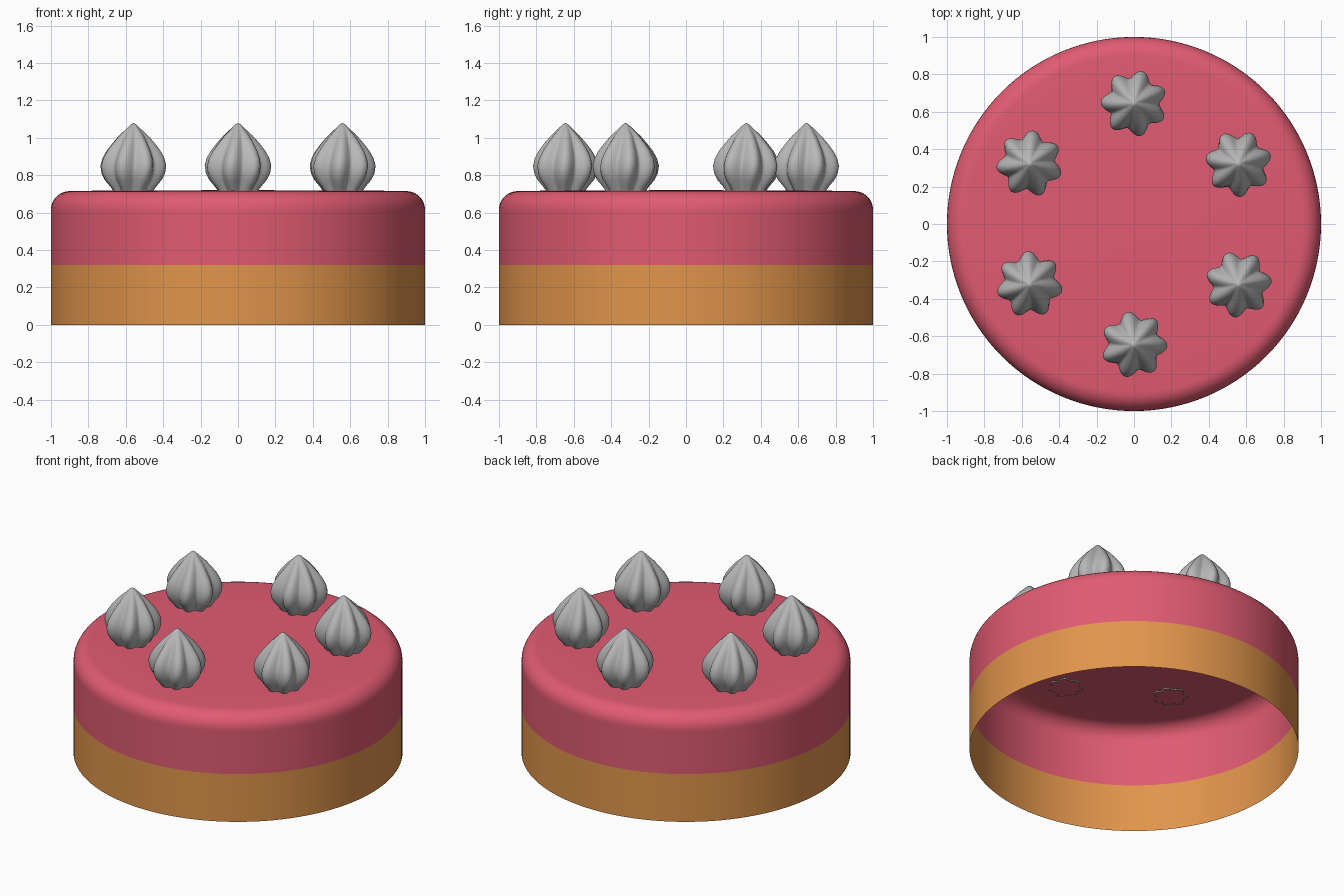
import bpy, bmesh, math
from math import sin, cos, pi, radians

if "Cube" in bpy.data.objects:
    bpy.data.objects.remove(bpy.data.objects["Cube"])


def material(name, rgb):
    m = bpy.data.materials.new(name)
    m.diffuse_color = (*rgb, 1.0)
    m.use_nodes = True
    m.node_tree.nodes["Principled BSDF"].inputs["Base Color"].default_value = m.diffuse_color
    return m


PINK = material("pink icing", (0.75, 0.105, 0.165))
SPONGE = material("golden sponge", (0.75, 0.30, 0.07))
CREAM = material("cream", (0.48, 0.48, 0.48))


def lathe(name, profile, seg, radius_fn, mats, tip=False):
    """Revolve (r, z) points; radius_fn(r, z, angle) gives the final radius and angle."""
    bm = bmesh.new()
    rings = []
    for r, z in profile:
        ring = []
        for i in range(seg):
            rr, a = radius_fn(r, z, 2 * pi * i / seg)
            ring.append(bm.verts.new((rr * cos(a), rr * sin(a), z)))
        rings.append(ring)
    for lo, hi in zip(rings, rings[1:]):
        for i in range(seg):
            j = (i + 1) % seg
            bm.faces.new((lo[i], lo[j], hi[j], hi[i]))
    if tip:
        t = bm.verts.new((0, 0, tip))
        for i in range(seg):
            bm.faces.new((rings[-1][i], rings[-1][(i + 1) % seg], t))
    for f in bm.faces:
        f.smooth = True
    me = bpy.data.meshes.new(name)
    bm.to_mesh(me)
    bm.free()
    for m in mats:
        me.materials.append(m)
    ob = bpy.data.objects.new(name, me)
    bpy.context.collection.objects.link(ob)
    return ob


# Cake body: open-bottomed shell with a rounded top edge
edge = [(0.9 + 0.1 * cos(t * pi / 16), 0.615 + 0.1 * sin(t * pi / 16)) for t in range(9)]
body = lathe("cake_body", [(1, 0), (1, 0.32), (1, 0.6)] + edge + [(0.7, 0.718), (0.35, 0.719)],
             128, lambda r, z, a: (r, a), [PINK, SPONGE], tip=0.72)
for p in body.data.polygons:
    p.material_index = 1 if p.center.z < 0.32 else 0


# Piped cream dollops: seven-ridged swirls around the top
def star(r, z, a):
    ridge = abs(cos(3.5 * a)) ** 1.6
    depth = 0.24 * min(1, r / 0.12)
    return r * (1 - depth * (1 - ridge)), a + radians(178) + 0.5 * (z - 0.85)


drop = [(0.105, 0.712), (0.125, 0.74), (0.155, 0.775), (0.172, 0.81), (0.178, 0.85),
        (0.168, 0.89), (0.146, 0.93), (0.115, 0.97), (0.08, 1.01), (0.042, 1.045), (0.016, 1.07)]
first = lathe("cream_dollop", drop, 84, star, [CREAM], tip=1.08)
for k in range(6):
    ob = first if k == 0 else first.copy()
    if k:
        bpy.context.collection.objects.link(ob)
    ob.name = f"cream_dollop_{k + 1}"
    a = radians(90 + 60 * k)
    ob.location = (0.645 * cos(a), 0.645 * sin(a), 0)
    ob.rotation_euler = (0, 0, radians(60 * k))
